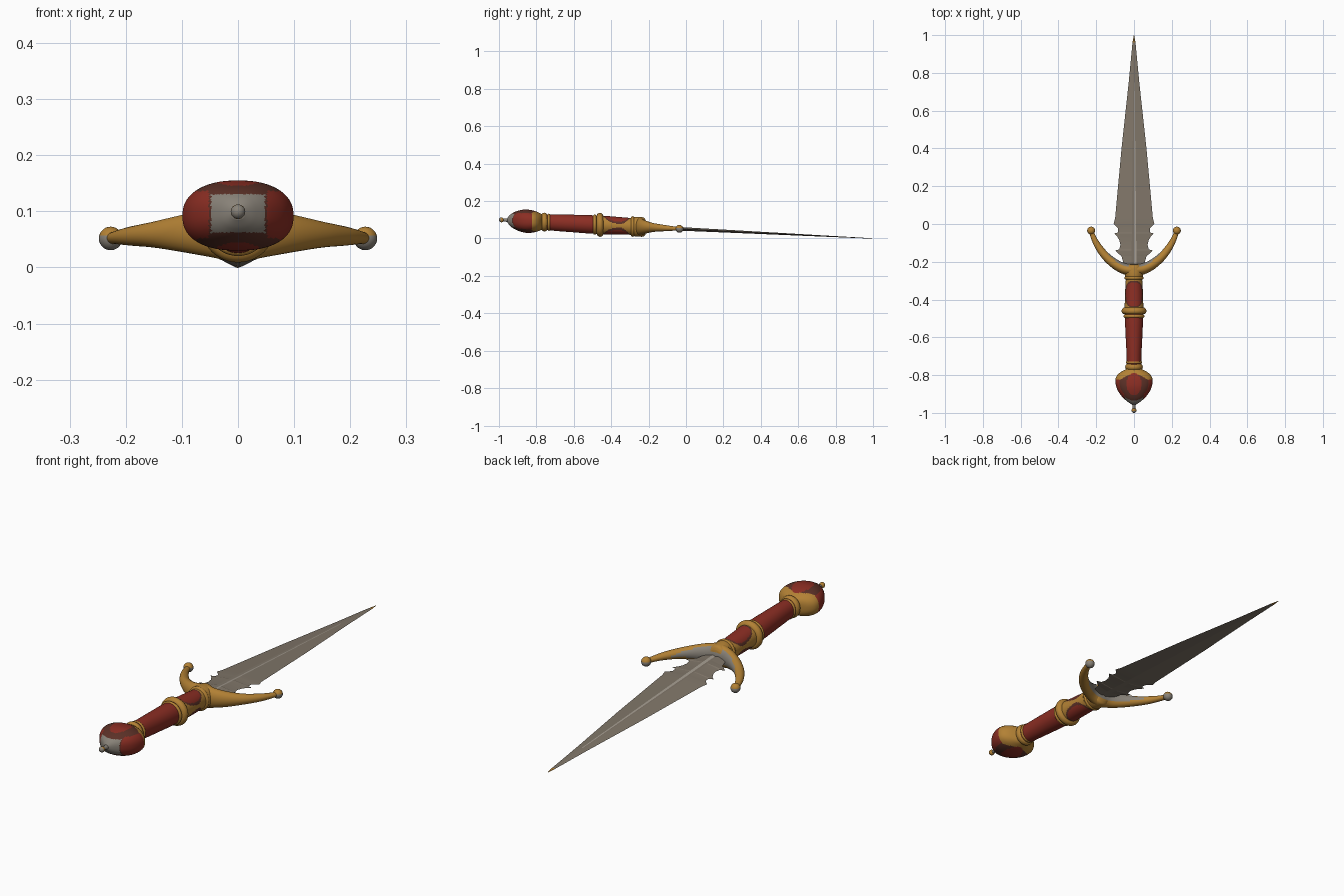
import bpy, bmesh, math
from mathutils import Vector

if "Cube" in bpy.data.objects:
    bpy.data.objects.remove(bpy.data.objects["Cube"])

COLOURS = {
    "gold": (0.45, 0.22, 0.035), "red": (0.26, 0.027, 0.017),
    "dark_red": (0.105, 0.030, 0.020), "steel": (0.215, 0.18, 0.14),
    "light_steel": (0.36, 0.32, 0.27), "grey": (0.25, 0.225, 0.19),
}
NAMES = list(COLOURS)
MATS = []
for n, c in COLOURS.items():
    m = bpy.data.materials.new(n)
    m.diffuse_color = (*c, 1)
    m.use_nodes = True
    m.node_tree.nodes["Principled BSDF"].inputs["Base Color"].default_value = m.diffuse_color
    MATS.append(m)


def finish(name, bm, rule, angle=40):
    """Colour faces by rule, tilt the part onto the sloping axis, link it."""
    bmesh.ops.recalc_face_normals(bm, faces=bm.faces[:])
    bm.normal_update()
    for f in bm.faces:
        key = rule if isinstance(rule, str) else rule(f.calc_center_median(), f.normal)
        f.material_index = NAMES.index(key)
    for v in bm.verts:
        v.co.z += 0.05 - 0.05 * v.co.y
    me = bpy.data.meshes.new(name)
    bm.to_mesh(me)
    bm.free()
    for m in MATS:
        me.materials.append(m)
    ob = bpy.data.objects.new(name, me)
    bpy.context.collection.objects.link(ob)
    bpy.ops.object.select_all(action='DESELECT')
    ob.select_set(True)
    bpy.context.view_layer.objects.active = ob
    bpy.ops.object.shade_smooth_by_angle(angle=math.radians(angle))
    return ob


def spline(pts, steps):
    """Catmull-Rom through tuples of any length."""
    vs = [Vector(p) for p in pts]
    out = []
    for i in range(len(vs) - 1):
        a, b, c, d = vs[max(i - 1, 0)], vs[i], vs[i + 1], vs[min(i + 2, len(vs) - 1)]
        for k in range(steps):
            t = k / steps
            out.append(0.5 * (2 * b + (c - a) * t + (2 * a - 5 * b + 4 * c - d) * t * t
                              + (3 * b - a - 3 * c + d) * t ** 3))
    return out + [vs[-1]]


def skin(bm, rings):
    rows = [[bm.verts.new(p) for p in r] for r in rings]
    n = len(rows[0])
    for a, b in zip(rows, rows[1:]):
        for i in range(n):
            j = (i + 1) % n
            bm.faces.new((a[i], a[j], b[j], b[i]))
    bm.faces.new(rows[0])
    bm.faces.new(rows[-1][::-1])


def loft(name, stations, rule, power=2.0, n=48, steps=6):
    """Superelliptic sections (y, half width, half height) along y."""
    def s(v):
        return math.copysign(abs(v) ** (2 / power), v)
    rings = []
    for y, hx, hz in spline(stations, steps):
        rings.append([(hx * s(math.cos(2 * math.pi * i / n)), y,
                       hz * s(math.sin(2 * math.pi * i / n))) for i in range(n)])
    bm = bmesh.new()
    skin(bm, rings)
    return finish(name, bm, rule)


def ring(name, y, hx, hz, half):
    st = [(y + half * math.cos(t), hx - half * (1 - math.sin(t)), hz - half * (1 - math.sin(t)))
          for t in [math.pi * k / 8 for k in range(9)]]
    return loft(name, st, "gold", steps=1)


def ball(name, loc, r, rule):
    bm = bmesh.new()
    bmesh.ops.create_uvsphere(bm, u_segments=24, v_segments=14, radius=r)
    bmesh.ops.translate(bm, verts=bm.verts[:], vec=loc)
    return finish(name, bm, rule)


# blade: bevelled section with a central ridge strip and hooked teeth at the base
outline = [(-0.24, .045), (-0.20, .058), (-0.17, .066), (-0.155, .085), (-0.14, .100),
           (-0.135, .078), (-0.11, .072), (-0.085, .078), (-0.065, .090), (-0.05, .105),
           (-0.045, .085), (-0.025, .084), (-0.01, .096), (0.0, .108), (0.03, .100),
           (0.4, .066), (0.75, .028), (0.96, .008), (1.0, .001)]
rings = []
for y, w in outline:
    k = max(0.0, min(1.0, (1.0 - y) / 1.2))
    t = 0.001 + 0.010 * k
    c = min(0.012 * k + 0.001, w * 0.5)
    rings.append([(w, y, 0), (c, y, t), (0, y, t * 0.75), (-c, y, t),
                  (-w, y, 0), (-c, y, -t), (0, y, -t * 0.75), (c, y, -t)])
bm = bmesh.new()
skin(bm, rings)


def blade_rule(p, nrm):
    if p.y > 0.96:
        return "gold"
    return "light_steel" if 0 < p.x < .008 and nrm.z > .5 and p.y < .8 else "steel"


finish("blade", bm, blade_rule, 5)

# crescent guard: swept oval (x, y, half width in plane, half height)
half = [(0, -.243, .032, .052), (.05, -.237, .029, .043), (.10, -.212, .026, .033),
        (.15, -.170, .022, .023), (.19, -.118, .018, .017), (.215, -.07, .014, .012),
        (.226, -.035, .011, .010)]
path = spline([(-x, y, a, b) for x, y, a, b in half[:0:-1]] + half, 6)
rings = []
for i, p in enumerate(path):
    d = path[min(i + 1, len(path) - 1)] - path[max(i - 1, 0)]
    nrm = Vector((-d[1], d[0])).normalized()
    rings.append([(p[0] + nrm.x * p[2] * math.cos(u), p[1] + nrm.y * p[2] * math.cos(u),
                   p[3] * math.sin(u)) for u in [2 * math.pi * k / 24 for k in range(24)]])
bm = bmesh.new()
skin(bm, rings)


def guard_rule(p, n):
    return "grey" if n.y > .62 and n.z > -.35 and abs(p.x) < .16 else "gold"


finish("guard", bm, guard_rule)
for side, sx in (("left", -1), ("right", 1)):
    ball("guard_ball_" + side, (sx * .227, -.035, 0), .021,
         lambda p, n: "gold" if n.z > .25 else "grey")

# collar where the grip meets the guard
loft("guard_collar", [(-.215, .035, .035), (-.225, .045, .050), (-.25, .050, .053),
                      (-.275, .047, .052), (-.29, .044, .047), (-.31, .043, .044)], "gold")
ring("collar_ring", -.285, .051, .055, .010)


# upper grip with oval red panels on both faces, dark at the panel edge
def panel_rule(p, n):
    e = abs((p.y + .372) / .070) ** 3 + abs(p.x / .046) ** 3
    return "red" if e < .72 else "dark_red" if e < 1 else "gold"


loft("upper_grip", [(-.30, .044, .045), (-.36, .047, .047), (-.42, .049, .049),
                    (-.46, .050, .050)], panel_rule, n=64, steps=14)
ring("middle_ring", -.46, .066, .064, .018)
ring("middle_ring_thin", -.488, .055, .054, .009)

# lower grip
loft("lower_grip", [(-.47, .048, .049), (-.53, .047, .049), (-.60, .044, .047),
                    (-.68, .040, .045), (-.77, .037, .041)], "red")
ring("pommel_ring_thin", -.733, .043, .046, .007)
ring("pommel_ring", -.757, .047, .050, .018)


# pommel: gold shoulders, red ovals on faces and sides, dark surround, grey end
def pommel_rule(p, n):
    if n.y < -.45 and abs(p.x) < .048 and abs(p.z) < .034:
        return "grey"
    if ((p.y + .848) / .058) ** 2 + (p.x / .040) ** 2 < 1:
        return "red"
    if abs(p.x) > .052 and abs(p.z) < .042 and p.y < -.822:
        return "red"
    if p.y > -.80 - .55 * max(0, abs(p.x) - .03):
        return "gold"
    return "dark_red"


loft("pommel", [(-.768, .040, .040), (-.785, .072, .048), (-.805, .092, .056),
                (-.83, .099, .061), (-.86, .094, .062), (-.89, .081, .056),
                (-.92, .058, .044), (-.942, .032, .028), (-.955, .012, .012)],
     pommel_rule, power=2.35, n=88, steps=8)

# end knob on a short stem
loft("knob_stem", [(-.945, .014, .014), (-.96, .009, .009), (-.985, .007, .007)], "grey", n=20)
ball("knob", (0, -.987, 0), .013, lambda p, n: "grey" if n.y < -.3 else "gold")
